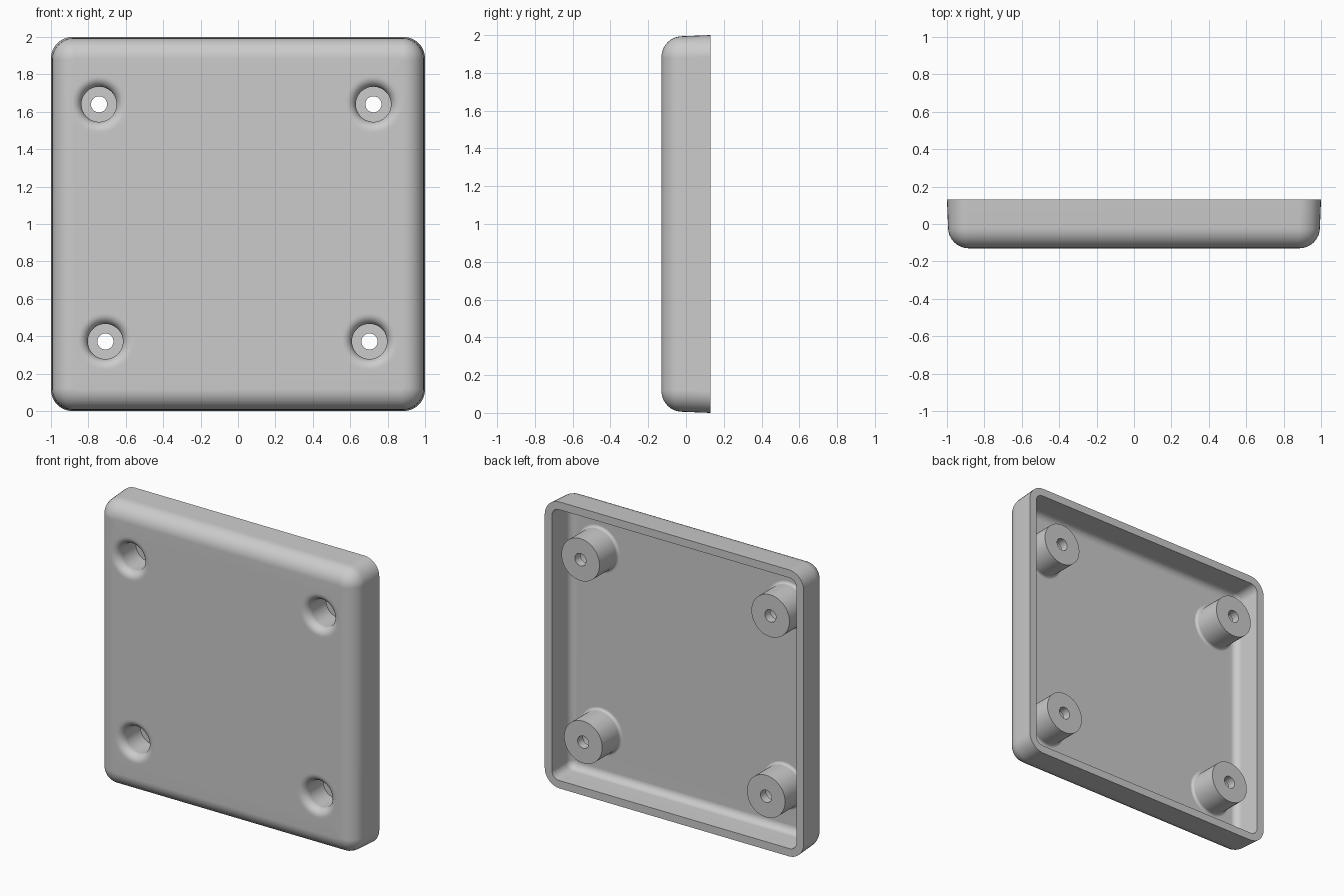
import bpy, bmesh
from math import sin, cos, pi

cube = bpy.data.objects.get("Cube")
if cube:
    bpy.data.objects.remove(cube, do_unlink=True)

grey = bpy.data.materials.new("plain_grey")
grey.use_nodes = True
grey.diffuse_color = (0.6, 0.6, 0.6, 1)
grey.node_tree.nodes["Principled BSDF"].inputs["Base Color"].default_value = (0.6, 0.6, 0.6, 1)

FRONT, BACK, FLOOR = -0.13, 0.13, -0.07
BOSSES = {"upper_right": (-0.743, 1.64), "upper_left": (0.724, 1.64),
          "lower_right": (-0.709, 0.372), "lower_left": (0.703, 0.372)}


def rounded_square(half, radius, y, steps=8):
    """Points of a square with round corners, centred on z = 1."""
    c = half - radius
    pts = []
    for k, (sx, sz) in enumerate([(1, 1), (-1, 1), (-1, -1), (1, -1)]):
        for i in range(steps + 1):
            a = (k + i / steps) * pi / 2
            pts.append((sx * c + radius * cos(a), y, 1 + sz * c + radius * sin(a)))
    return pts


def circle(cx, cz, r, y, n=48):
    return [(cx + r * cos(2 * pi * i / n), y, cz + r * sin(2 * pi * i / n)) for i in range(n)]


def add_ring(bm, pts):
    return [bm.verts.new(p) for p in pts]


def ring_edges(bm, ring):
    edges = []
    for a, b in zip(ring, ring[1:] + ring[:1]):
        edges.append(bm.edges.get((a, b)) or bm.edges.new((a, b)))
    return edges


def loft(bm, rings):
    for p, q in zip(rings, rings[1:]):
        for i in range(len(p)):
            j = (i + 1) % len(p)
            bm.faces.new((p[i], p[j], q[j], q[i]))


def finish(bm, name):
    bmesh.ops.recalc_face_normals(bm, faces=bm.faces[:])
    mesh = bpy.data.meshes.new(name)
    bm.to_mesh(mesh)
    bm.free()
    mesh.materials.append(grey)
    obj = bpy.data.objects.new(name, mesh)
    bpy.context.collection.objects.link(obj)
    bpy.ops.object.select_all(action="DESELECT")
    obj.select_set(True)
    bpy.context.view_layer.objects.active = obj
    bpy.ops.object.shade_smooth_by_angle(angle=pi / 5)
    obj.modifiers.new("even_shading", "WEIGHTED_NORMAL").keep_sharp = True
    return obj


def wall(half_back, half_front, corner, fillet, y_flat):
    """Rings of a drafted wall from the rim to a filleted flat panel."""
    rings = [rounded_square(half_back, corner, BACK)]
    for i in range(9):
        a = i / 8 * pi / 2
        inset = fillet * (1 - cos(a))
        rings.append(rounded_square(half_front - inset, corner - inset,
                                    y_flat + fillet * (1 - sin(a))))
    return rings


# Hollow cover: outer wall, rim and inner wall in one skin
bm = bmesh.new()
outer = [add_ring(bm, r) for r in wall(1.0, 0.994, 0.115, 0.11, FRONT)]
inner = [add_ring(bm, r) for r in wall(0.945, 0.94, 0.055, 0.05, FLOOR)]
loft(bm, outer[::-1] + inner)

# Front panel and inner floor, each open where the bosses pass through
for edge_ring, hole, y, normal in ((outer[-1], 0.16, FRONT, -1), (inner[-1], 0.12, FLOOR, 1)):
    edges = ring_edges(bm, edge_ring)
    for x, z in BOSSES.values():
        edges += ring_edges(bm, add_ring(bm, circle(x, z, hole, y)))
    bmesh.ops.triangle_fill(bm, use_beauty=True, edges=edges, normal=(0, normal, 0))
finish(bm, "cover_shell")

# Screw bosses: flared entry, counterbore, through hole and outer sleeve
BORE, HOLE, SLEEVE, FLARE, FOOT = 0.094, 0.043, 0.147, 0.053, 0.018
profile = [(0.16, FRONT)]
for i in range(9):
    a = i / 8 * pi / 2
    profile.append((BORE + FLARE * (1 - sin(a)), FRONT + FLARE * (1 - cos(a))))
profile += [(BORE, 0.07), (HOLE, 0.07), (HOLE, BACK), (SLEEVE, BACK)]
for i in range(6):
    a = i / 5 * pi / 2
    profile.append((SLEEVE + FOOT * (1 - cos(a)), FLOOR + FOOT * (1 - sin(a))))

for place, (x, z) in BOSSES.items():
    bm = bmesh.new()
    loft(bm, [add_ring(bm, circle(x, z, r, y)) for r, y in profile])
    finish(bm, place + "_screw_boss")
